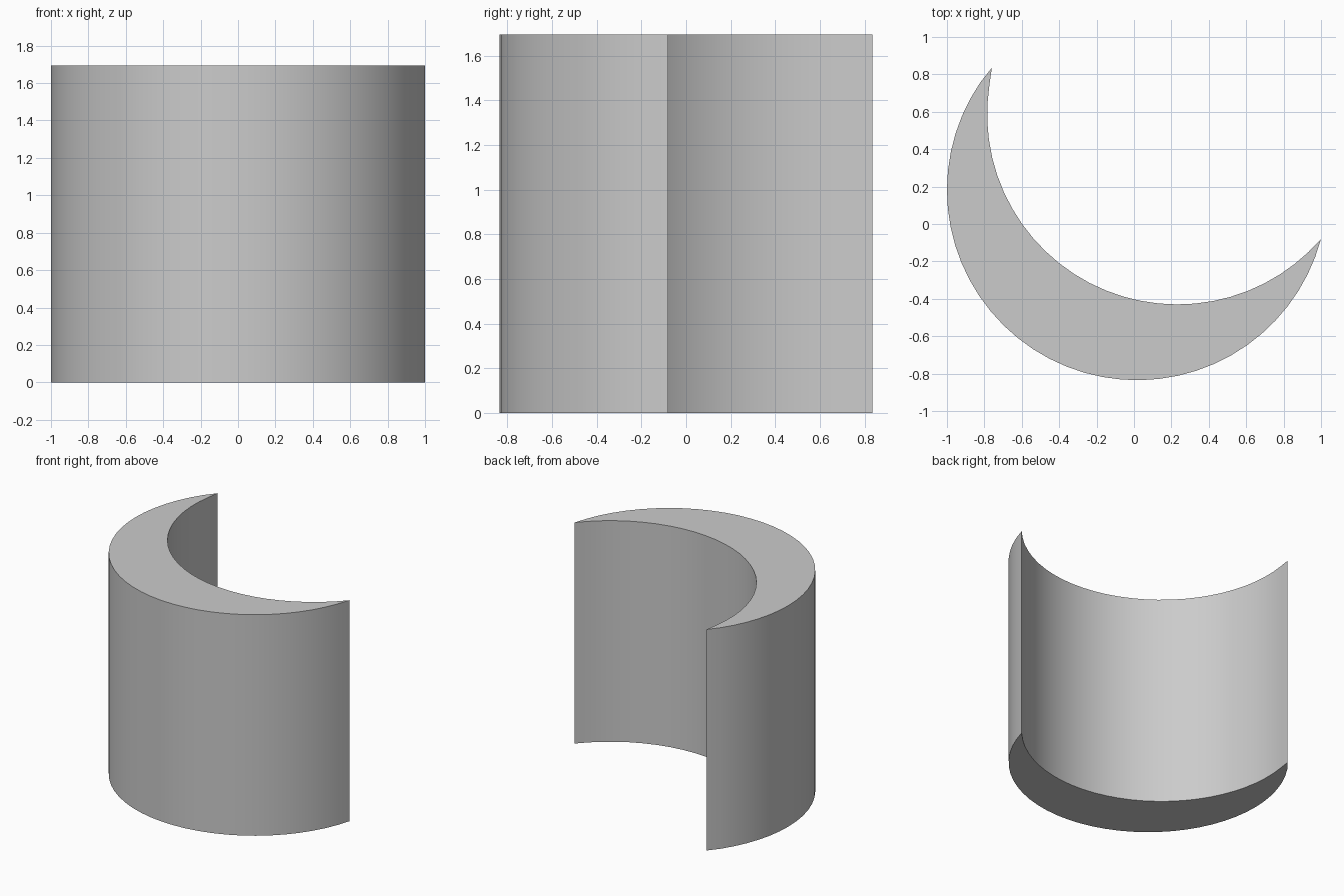
import bpy, bmesh, math

if "Cube" in bpy.data.objects:
    bpy.data.objects.remove(bpy.data.objects["Cube"])

HEIGHT = 1.695
TIP_A = (-0.76, 0.835)   # back left tip of the crescent
TIP_B = (1.0, -0.08)     # right tip of the crescent
RADIUS = 1.017


def arc(center, start, end, steps):
    """Points on a circle running counter-clockwise from start to end."""
    a0 = math.atan2(start[1] - center[1], start[0] - center[0]) % math.tau
    a1 = math.atan2(end[1] - center[1], end[0] - center[0]) % math.tau
    pts = [start]
    for i in range(1, steps):
        a = a0 + (a1 - a0) * i / steps
        pts.append((center[0] + RADIUS * math.cos(a), center[1] + RADIUS * math.sin(a)))
    return pts + [end]


# Crescent profile: outer arc, then inner arc back to the first tip
outer = arc((0.017, 0.182), TIP_A, TIP_B, 36)
inner = arc((0.232, 0.587), TIP_A, TIP_B, 28)
profile = outer + inner[-2:0:-1]

# Extrude the profile into a solid wall
bm = bmesh.new()
base = bm.faces.new([bm.verts.new((x, y, 0)) for x, y in profile])
top = bmesh.ops.extrude_face_region(bm, geom=[base], use_keep_orig=True)
bmesh.ops.translate(bm, vec=(0, 0, HEIGHT),
                    verts=[v for v in top["geom"] if isinstance(v, bmesh.types.BMVert)])
bmesh.ops.recalc_face_normals(bm, faces=bm.faces)
mesh = bpy.data.meshes.new("crescent_wall")
bm.to_mesh(mesh)
bm.free()

wall = bpy.data.objects.new("crescent_wall", mesh)
bpy.context.collection.objects.link(wall)

# Smooth curved sides, sharp rims and tips
bpy.context.view_layer.objects.active = wall
wall.select_set(True)
bpy.ops.object.shade_smooth_by_angle(angle=math.radians(30))
